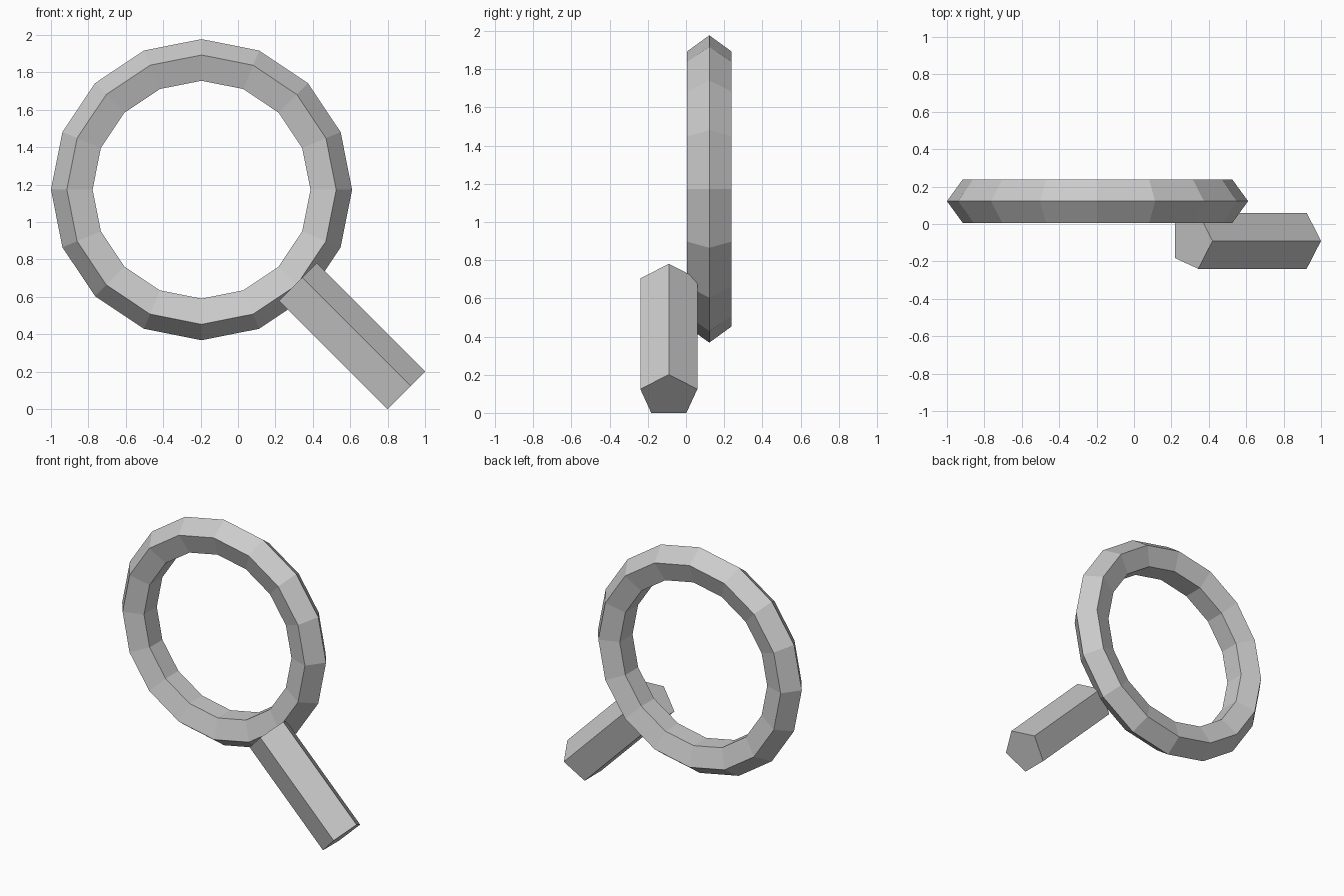
import bpy, bmesh
from math import sin, cos, pi, tau
from mathutils import Vector

cube = bpy.data.objects.get("Cube")
if cube:
    bpy.data.objects.remove(cube, do_unlink=True)

# Single plain grey material
grey = bpy.data.materials.new("light grey")
grey.use_nodes = True
colour = (0.6, 0.6, 0.6, 1)
grey.diffuse_color = colour
grey.node_tree.nodes["Principled BSDF"].inputs["Base Color"].default_value = colour


def pentagon(center, radius, up, side):
    """Five points around center, the first one along up."""
    return [center + radius * (cos(tau * i / 5) * up + sin(tau * i / 5) * side)
            for i in range(5)]


def loft(name, sections, closed):
    """Skin a row of matching sections; cap the ends unless the row is closed."""
    bm = bmesh.new()
    rows = [[bm.verts.new(p) for p in s] for s in sections]
    pairs = list(zip(rows, rows[1:]))
    if closed:
        pairs.append((rows[-1], rows[0]))
    else:
        bm.faces.new(rows[0])
        bm.faces.new(rows[-1])
    for a, b in pairs:
        for i in range(5):
            j = (i + 1) % 5
            bm.faces.new((a[i], a[j], b[j], b[i]))
    bmesh.ops.recalc_face_normals(bm, faces=bm.faces)
    mesh = bpy.data.meshes.new(name)
    bm.to_mesh(mesh)
    bm.free()
    mesh.materials.append(grey)
    obj = bpy.data.objects.new(name, mesh)
    bpy.context.collection.objects.link(obj)
    return obj


depth = Vector((0, 1, 0))

# Ring: sixteen segments with a pentagonal section pointing outwards
ring_center = Vector((-0.195, 0.122, 1.173))
spokes = [Vector((cos(tau * k / 16), 0, sin(tau * k / 16))) for k in range(16)]
loft("ring", [pentagon(ring_center + 0.682 * s, 0.123, s, depth) for s in spokes], True)

# Handle: pentagonal bar sloping down at 45 degrees in front of the ring
ridge = Vector((1, 0, 1)).normalized()
ends = [Vector((0.309, -0.09, 0.67)), Vector((0.889, -0.09, 0.09))]
loft("handle", [pentagon(e, 0.157, ridge, depth) for e in ends], False)
